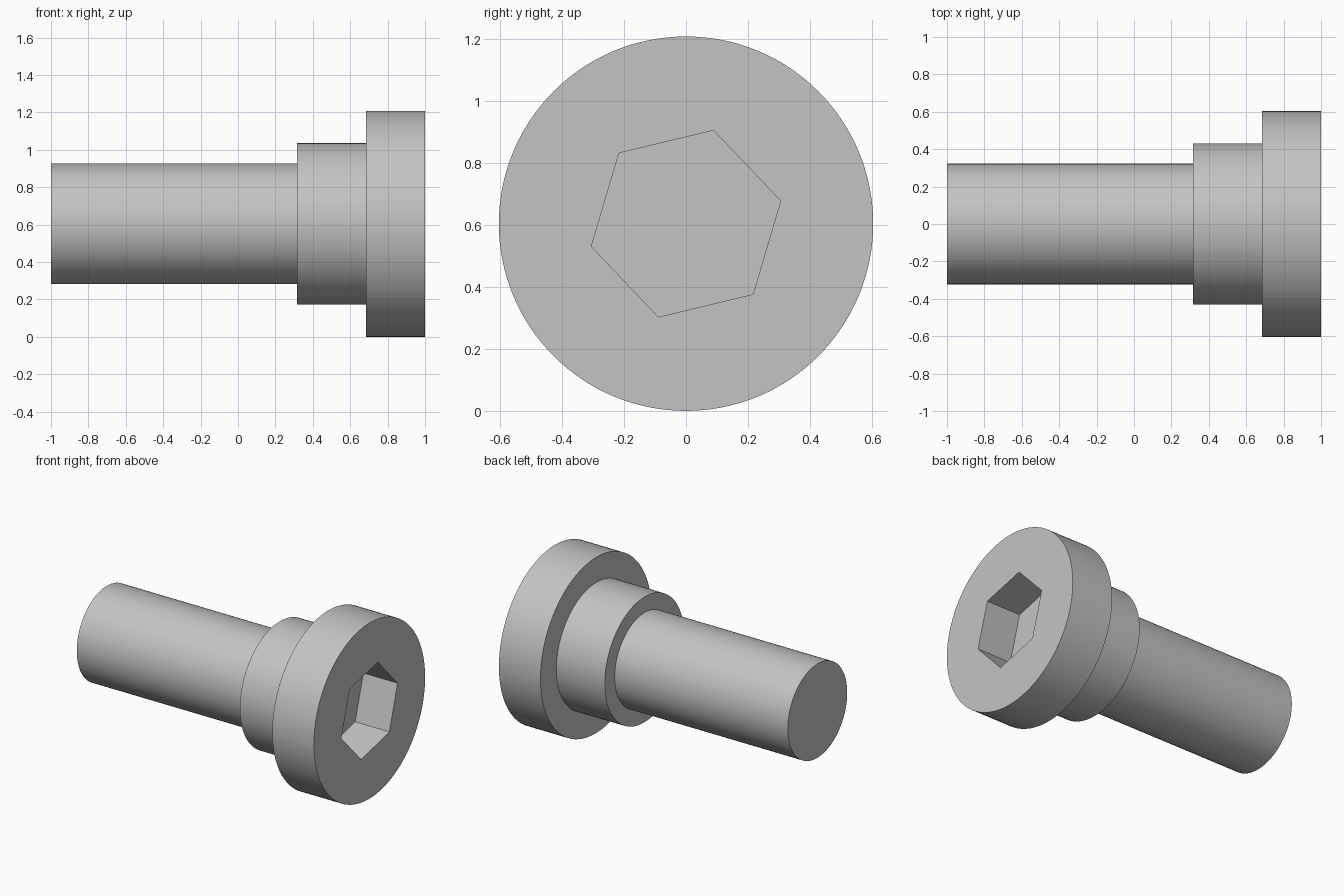
import bpy
import bmesh
from math import radians, pi
from mathutils import Matrix, Vector

cube = bpy.data.objects.get("Cube")
if cube:
    bpy.data.objects.remove(cube, do_unlink=True)

HEAD_RADIUS = 0.604
AXIS_Z = HEAD_RADIUS
SOCKET_DEPTH = 0.26

steel = bpy.data.materials.new("light_grey_steel")
steel.use_nodes = True
grey = (0.55, 0.55, 0.55, 1)
steel.diffuse_color = grey
steel.node_tree.nodes["Principled BSDF"].inputs["Base Color"].default_value = grey


def make_object(name, bm):
    bmesh.ops.recalc_face_normals(bm, faces=bm.faces)
    mesh = bpy.data.meshes.new(name)
    bm.to_mesh(mesh)
    bm.free()
    mesh.materials.append(steel)
    obj = bpy.data.objects.new(name, mesh)
    bpy.context.collection.objects.link(obj)
    return obj


# Stepped body: shaft, collar and head turned around the x axis
profile = [(-1, 0.323), (0.316, 0.323), (0.316, 0.431), (0.684, 0.431),
           (0.684, HEAD_RADIUS), (1, HEAD_RADIUS)]
bm = bmesh.new()
verts = [bm.verts.new((x, 0, AXIS_Z + r)) for x, r in profile]
edges = [bm.edges.new(pair) for pair in zip(verts, verts[1:])]
bmesh.ops.spin(bm, geom=verts + edges, cent=(0, 0, AXIS_Z), axis=(1, 0, 0),
               angle=2 * pi, steps=128, use_merge=True)
bmesh.ops.remove_doubles(bm, verts=bm.verts, dist=0.0001)
bmesh.ops.holes_fill(bm, edges=[e for e in bm.edges if e.is_boundary], sides=0)
bolt = make_object("shoulder_bolt", bm)

# Hexagonal key socket cut into the head
bm = bmesh.new()
bmesh.ops.create_cone(bm, cap_ends=True, segments=6, radius1=0.314,
                      radius2=0.314, depth=2 * SOCKET_DEPTH)
# Put one corner on +y, then turn it to its angle about the bolt axis
start = max(bm.verts, key=lambda v: v.co.x).co
corner = Vector((start.x, start.y)).angle_signed(Vector((1, 0)))
bmesh.ops.rotate(bm, verts=bm.verts, matrix=Matrix.Rotation(corner, 3, "Z"))
to_x_axis = Matrix(((0, 0, 1), (1, 0, 0), (0, 1, 0)))
turn = Matrix.Rotation(radians(13.5), 3, "X")
bmesh.ops.transform(bm, verts=bm.verts, matrix=(turn @ to_x_axis).to_4x4())
bmesh.ops.translate(bm, verts=bm.verts, vec=(1, 0, AXIS_Z))
cutter = make_object("socket_cutter", bm)
cutter.hide_render = True

cut = bolt.modifiers.new("socket", "BOOLEAN")
cut.operation = "DIFFERENCE"
cut.solver = "EXACT"
cut.object = cutter

bpy.ops.object.select_all(action="DESELECT")
bolt.select_set(True)
bpy.context.view_layer.objects.active = bolt
bpy.ops.object.modifier_apply(modifier=cut.name)
bpy.data.objects.remove(cutter, do_unlink=True)

# Round sides smooth, steps and socket edges crisp
bpy.ops.object.shade_smooth_by_angle(angle=radians(30))
